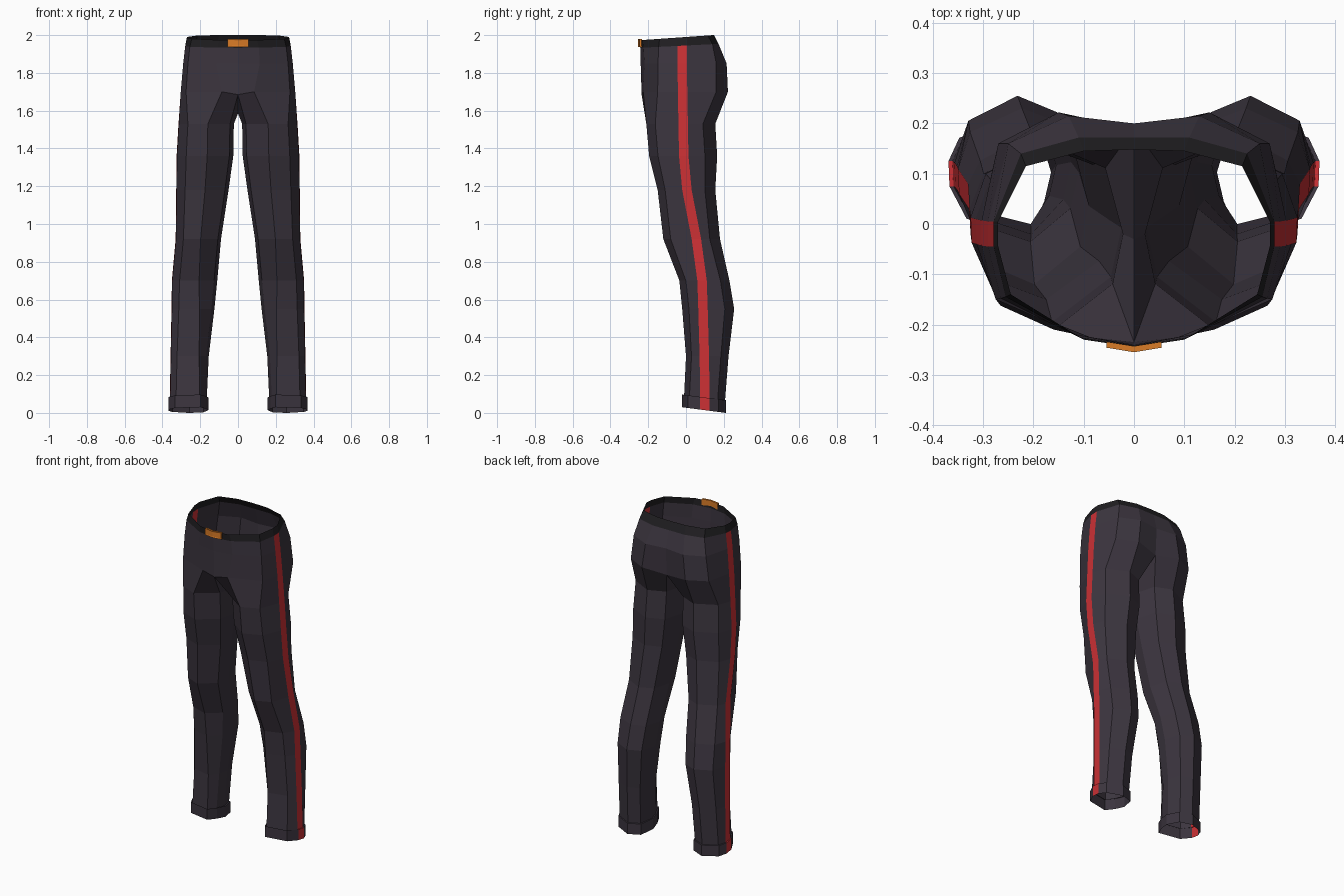
import bpy, bmesh

if "Cube" in bpy.data.objects:
    bpy.data.objects.remove(bpy.data.objects["Cube"])


def material(name, r, g, b):
    m = bpy.data.materials.new(name)
    m.diffuse_color = (r, g, b, 1)
    m.use_nodes = True
    m.node_tree.nodes["Principled BSDF"].inputs["Base Color"].default_value = m.diffuse_color
    return m


CLOTH = material("dark cloth", .045, .036, .05)
RED = material("red stripe", .6, .03, .035)
BLACK = material("black band", .014, .013, .015)
ORANGE = material("orange metal", .7, .2, .02)


def finish(name, bm, mats, mirror=True):
    me = bpy.data.meshes.new(name)
    bm.to_mesh(me)
    bm.free()
    ob = bpy.data.objects.new(name, me)
    bpy.context.collection.objects.link(ob)
    for m in mats:
        me.materials.append(m)
    if mirror:
        mod = ob.modifiers.new("mirror", 'MIRROR')
        mod.use_clip = True
    return ob


def skin(bm, upper, lower, closed, stripe=True):
    """Quads between two rings; segment 3 is the side stripe."""
    n = len(upper)
    for i in range(n if closed else n - 1):
        j = (i + 1) % n
        f = bm.faces.new((upper[i], lower[i], lower[j], upper[j]))
        f.material_index = 1 if stripe and i == 3 else 0


def add(bm, pts):
    return [bm.verts.new(p) for p in pts]


def leg_ring(z, xin, xout, yf, yb, ys, uc, tilt=0):
    """Nine-sided trouser leg section, from inner front round the outside."""
    w, d = xout - xin, yb - yf
    uv = [(.07, .25), (uc, 0), (.83, .13), None, None,
          (.9, .82), (.47, 1), (.12, .88), (0, .52)]
    pts = [(xin + w * p[0], yf + d * p[1]) if p else None for p in uv]
    pts[3] = (xout - .002, ys - .025)
    pts[4] = (xout, ys + .025)
    return [(x, y, z - tilt * (y - .095)) for x, y in pts]


def half(pts, z, slope=0):
    return [(x, y, z + slope * y) for x, y in pts]


# Half sections of the waist and hips, front centre to back centre
waist_top = half([(0, -.245), (.1, -.23), (.245, -.14), (.27, -.045),
                  (.27, .005), (.215, .115), (.1, .145), (0, .148)], 1.99, .07)
waist_low = half([(0, -.242), (.11, -.225), (.255, -.145), (.279, -.045),
                  (.279, .005), (.225, .14), (.11, .172), (0, .172)], 1.945, .05)
hip = half([(0, -.24), (.115, -.22), (.265, -.148), (.29, -.045),
            (.29, .005), (.25, .16), (.13, .215), (0, .2)], 1.85)
seat = half([(0, -.235), (.085, -.226), (.275, -.15), (.303, -.043),
             (.303, .007), (.27, .16), (.15, .222), (0, .19)], 1.70)
seat[0] = (0, -.235, 1.685)
seat[7] = (0, .19, 1.68)

# Leg levels: z, inner x, outer x, front y, back y, stripe y, front crease
legs = [(1.53, .022, .315, -.21, .155, -.015, .47),
        (1.36, .025, .325, -.195, .165, -.012, .46),
        (1.18, .05, .327, -.15, .155, .005, .45),
        (.92, .09, .33, -.12, .18, .055, .45),
        (.70, .11, .35, -.035, .23, .085, .4),
        (.55, .125, .352, -.02, .255, .09, .35),
        (.30, .155, .357, 0, .225, .097, .25)]
ankle = leg_ring(.08, .165, .361, -.01, .207, .1, .2, .1)

# Trousers: hips, crotch and legs with side stripes
bm = bmesh.new()
rings = [add(bm, r) for r in (waist_low, hip, seat)]
for a, b in zip(rings, rings[1:]):
    skin(bm, a, b, False)
prev = rings[-1] + add(bm, [(0, -.03, 1.585)])
for pts in [leg_ring(*l) for l in legs] + [ankle]:
    cur = add(bm, pts)
    skin(bm, prev, cur, True)
    prev = cur
finish("trousers", bm, [CLOTH, RED])

# Waistband
bm = bmesh.new()
skin(bm, add(bm, waist_top), add(bm, waist_low), False, False)
finish("waistband", bm, [BLACK])

# Turned cuffs: small ledge, then the slightly wider band
bm = bmesh.new()
prev = add(bm, ankle)
for z in (.082, .015):
    cur = add(bm, leg_ring(z, .157, .369, -.02, .213, .1, .2, .13))
    skin(bm, prev, cur, True)
    prev = cur
finish("cuffs", bm, [CLOTH, RED])

# Buckle: plate bent at the centre, with an inset face
bm = bmesh.new()
for x0, x1, y0, y1 in ((-.055, 0, -.246, -.255), (0, .055, -.255, -.246)):
    vs = add(bm, [(x, y + dy, z) for dy in (0, .012) for x, y, z in
                  ((x0, y0, 1.938), (x1, y1, 1.938), (x1, y1, 1.979), (x0, y0, 1.979))])
    for f in ((0, 1, 2, 3), (7, 6, 5, 4), (0, 4, 5, 1), (3, 2, 6, 7),
              (0, 3, 7, 4), (1, 5, 6, 2)):
        if not (x0 < 0 and f == (1, 5, 6, 2)) and not (x0 == 0 and f == (0, 3, 7, 4)):
            bm.faces.new([vs[i] for i in f])
bmesh.ops.remove_doubles(bm, verts=bm.verts, dist=1e-4)
bm.normal_update()
front = [f for f in bm.faces if f.normal.y < -.8]
bmesh.ops.inset_region(bm, faces=front, thickness=.007, depth=-.002)
finish("buckle", bm, [ORANGE], False)
